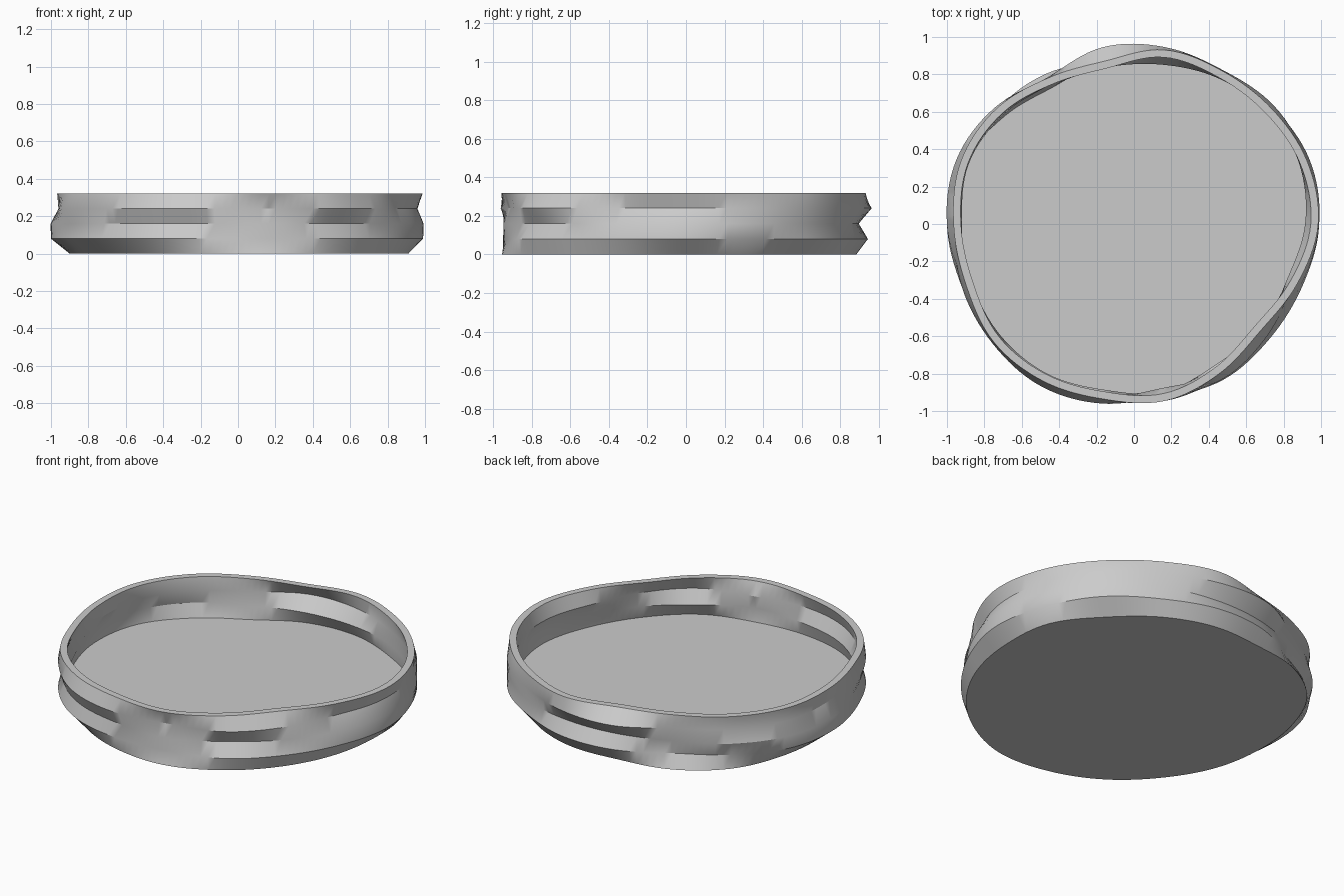
import bpy
import bmesh
import math

STEPS = 144          # points around the wall
LAYER = 0.08         # height of one wall layer
WALL = 0.04          # wall thickness
BASE_RADIUS = 0.85

# Outline of each layer, bottom to top: hundredths added to the base radius,
# at equal angles counterclockwise from the +x side
OUTLINES = [
    [6, 8, 4, 4, 4, 3, 8, 10, 7, 5, 5, 5, 7, 9, 11, 9, 7, 6],
    [14, 13.5, 13, 10, 10, 8, 4, 9, 15, 15, 13, 14, 14, 11, 9, 11, 10, 11],
    [14, 15, 12, 9, 5.5, 4, 5, 12, 16, 15, 11.5, 12, 11.5, 9, 10, 6, 7, 10],
    [10.5, 13, 13, 10, 11, 11, 6, 10, 13, 11, 13, 14, 15, 12.5, 8, 10.5, 8, 6],
    [13.5, 13.5, 11, 9.5, 9.5, 3.5, 5.5, 11, 13.5, 11.5, 10.5, 13, 12, 10, 11, 7, 3.5, 8],
]


def smooth_value(values, t):
    """Closed smooth curve through the values, t from 0 to 1."""
    count = len(values)
    i, f = divmod(t * count, 1)
    a, b, c, d = (values[(int(i) + k) % count] for k in (-1, 0, 1, 2))
    return b + f * ((c - a) + f * ((2*a - 5*b + 4*c - d) + f * (3*(b - c) + d - a))) / 2


def add_ring(bm, level, inset):
    """One closed loop of the wall at a layer height."""
    ring = []
    for step in range(STEPS):
        t = step / STEPS
        angle = t * math.tau
        radius = BASE_RADIUS + smooth_value(OUTLINES[level], t) / 100 - inset
        ring.append(bm.verts.new((radius * math.cos(angle),
                                  radius * math.sin(angle), level * LAYER)))
    return ring


def bridge(bm, lower, upper):
    for k in range(STEPS):
        n = (k + 1) % STEPS
        bm.faces.new((lower[k], lower[n], upper[n], upper[k]))


def make_material(name, color):
    material = bpy.data.materials.new(name)
    material.use_nodes = True
    material.diffuse_color = color
    material.node_tree.nodes["Principled BSDF"].inputs["Base Color"].default_value = color
    return material


cube = bpy.data.objects.get("Cube")
if cube:
    bpy.data.objects.remove(cube, do_unlink=True)

# Outer wall upward, rim, then inner wall down to the thick floor
bm = bmesh.new()
top = len(OUTLINES) - 1
rings = [add_ring(bm, level, 0) for level in range(top + 1)]
rings += [add_ring(bm, level, WALL) for level in range(top, 0, -1)]
for lower, upper in zip(rings, rings[1:]):
    bridge(bm, lower, upper)

# Underside and floor
bm.faces.new(list(reversed(rings[0])))
bm.faces.new(rings[-1])

mesh = bpy.data.meshes.new("wavy_dish")
bm.to_mesh(mesh)
bm.free()
dish = bpy.data.objects.new("wavy_dish", mesh)
bpy.context.collection.objects.link(dish)
mesh.materials.append(make_material("plain grey", (0.6, 0.6, 0.6, 1)))

# Smooth around the wall, sharp where layers fold
bpy.ops.object.select_all(action="DESELECT")
dish.select_set(True)
bpy.context.view_layer.objects.active = dish
bpy.ops.object.shade_smooth_by_angle(angle=math.radians(30))
